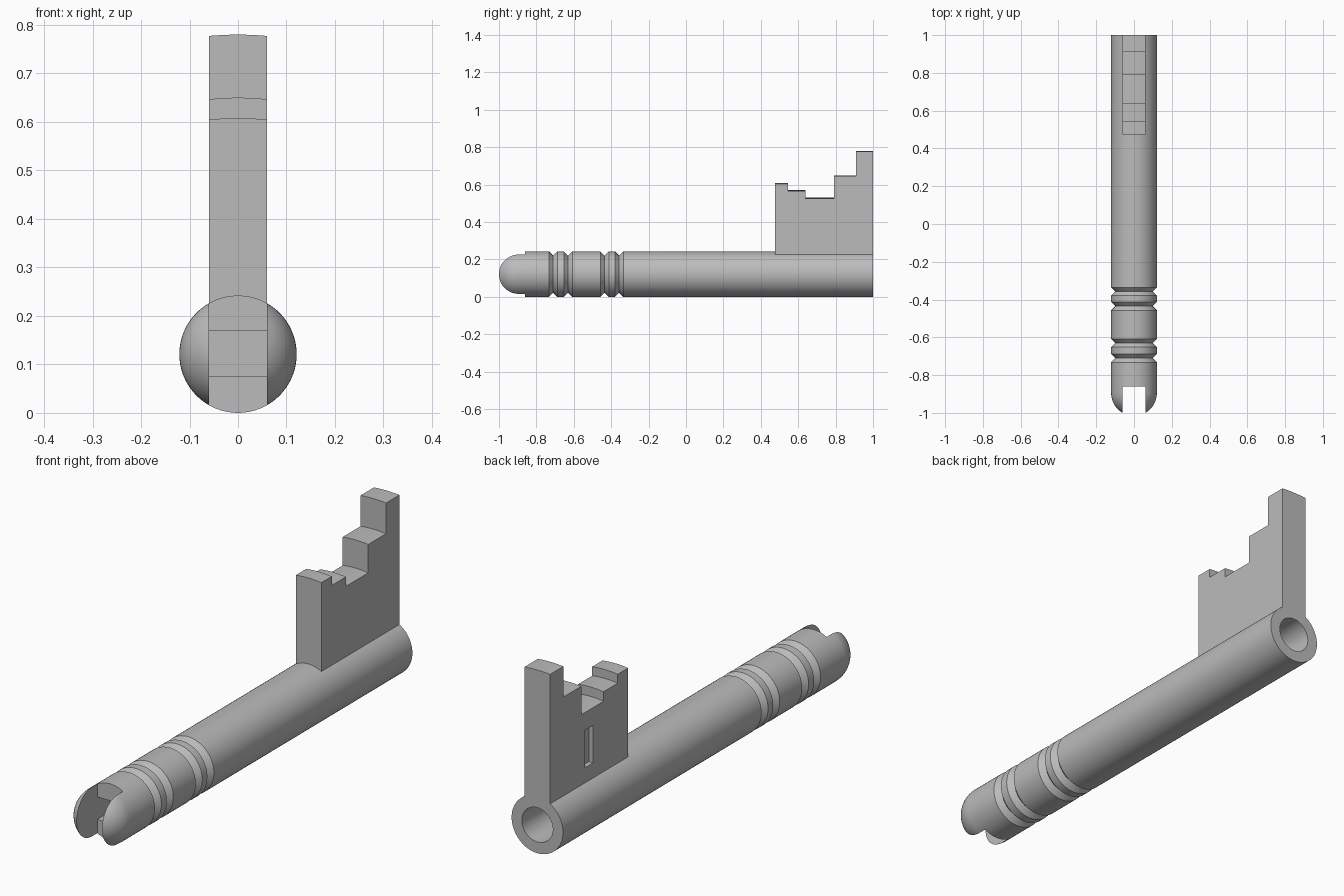
import bpy, bmesh
from math import sin, cos, pi, sqrt

cube = bpy.data.objects.get("Cube")
if cube:
    bpy.data.objects.remove(cube, do_unlink=True)

R = 0.121       # shaft radius, also the height of its axis
BORE = 0.073
HALF = 0.06     # half the width of the bit and of the front slot

metal = bpy.data.materials.new("grey metal")
metal.use_nodes = True
grey = (0.5, 0.5, 0.5, 1)
metal.diffuse_color = grey
metal.node_tree.nodes["Principled BSDF"].inputs["Base Color"].default_value = grey


def add_object(name, bm):
    bmesh.ops.recalc_face_normals(bm, faces=bm.faces)
    mesh = bpy.data.meshes.new(name)
    bm.to_mesh(mesh)
    bm.free()
    mesh.materials.append(metal)
    obj = bpy.data.objects.new(name, mesh)
    bpy.context.collection.objects.link(obj)
    return obj


def lathe(name, profile, steps=64):
    """Revolve (y, radius) points about the shaft axis."""
    bm = bmesh.new()
    rings = []
    for y, r in profile:
        angles = [2 * pi * i / steps for i in range(steps)]
        rings.append([bm.verts.new((r * cos(a), y, R + r * sin(a))) for a in angles])
    for a, b in zip(rings, rings[1:]):
        for i in range(steps):
            j = (i + 1) % steps
            bm.faces.new((a[i], a[j], b[j], b[i]))
    bm.faces.new(rings[0])
    bm.faces.new(rings[-1])
    return add_object(name, bm)


def box(name, x, y, z):
    bm = bmesh.new()
    bmesh.ops.create_cube(bm, size=1)
    for v in bm.verts:
        v.co = [lo + (c + 0.5) * (hi - lo) for c, (lo, hi) in zip(v.co, (x, y, z))]
    return add_object(name, bm)


def combine(target, other, operation):
    mod = target.modifiers.new(other.name, 'BOOLEAN')
    mod.operation = operation
    mod.solver = 'EXACT'
    mod.object = other
    bpy.context.view_layer.objects.active = target
    bpy.ops.object.modifier_apply(modifier=mod.name)
    bpy.data.objects.remove(other, do_unlink=True)


# Shaft: domed nose, four V grooves, flat back end
nose_y = -0.895
profile = [(nose_y - R * cos(a), R * sin(a)) for a in (pi / 2 * i / 16 for i in range(1, 17))]
for y in (-0.71, -0.63, -0.435, -0.357):
    profile += [(y - 0.022, R), (y, R - 0.022), (y + 0.022, R)]
profile.append((1, R))
shaft = lathe("key_shaft", profile)

# Bit: stepped outline, with every step arched about the shaft axis
steps = [(0.475, 0.545, 0.608), (0.545, 0.64, 0.57), (0.64, 0.79, 0.53),
         (0.79, 0.91, 0.65), (0.91, 1, 0.78)]
outline = [(1, 0.205), (0.475, 0.205)]
for y0, y1, z in steps:
    outline += [(y0, z), (y1, z)]
bm = bmesh.new()
columns = []
for i in range(9):
    x = HALF * (i / 4 - 1)
    columns.append([bm.verts.new((x, y, z if z < R * 2 else R + sqrt((z - R) ** 2 - x * x)))
                    for y, z in outline])
for a, b in zip(columns, columns[1:]):
    for i in range(len(a)):
        j = (i + 1) % len(a)
        bm.faces.new((a[i], a[j], b[j], b[i]))
bm.faces.new(columns[0])
bm.faces.new(columns[-1])
bit = add_object("key_bit", bm)

# Narrow recess in the right side of the bit
combine(bit, box("bit_recess", (-0.1, -HALF + 0.02), (0.71, 0.765), (0.29, 0.45)), 'DIFFERENCE')
combine(shaft, bit, 'UNION')

# Front slot, the deeper pocket behind it, and the bore in the back end
combine(shaft, box("slot", (-HALF, HALF), (-1.2, -0.86), (-0.1, 0.4)), 'DIFFERENCE')
combine(shaft, box("pocket", (-HALF, HALF), (-0.9, -0.78), (0.075, 0.17)), 'DIFFERENCE')
combine(shaft, lathe("bore", [(0.2, BORE), (1.1, BORE)]), 'DIFFERENCE')

# Smooth the round surfaces and keep the cut edges crisp
shaft.name = "key"
bpy.ops.object.select_all(action='DESELECT')
shaft.select_set(True)
bpy.context.view_layer.objects.active = shaft
bpy.ops.object.shade_smooth_by_angle(angle=pi / 7)
